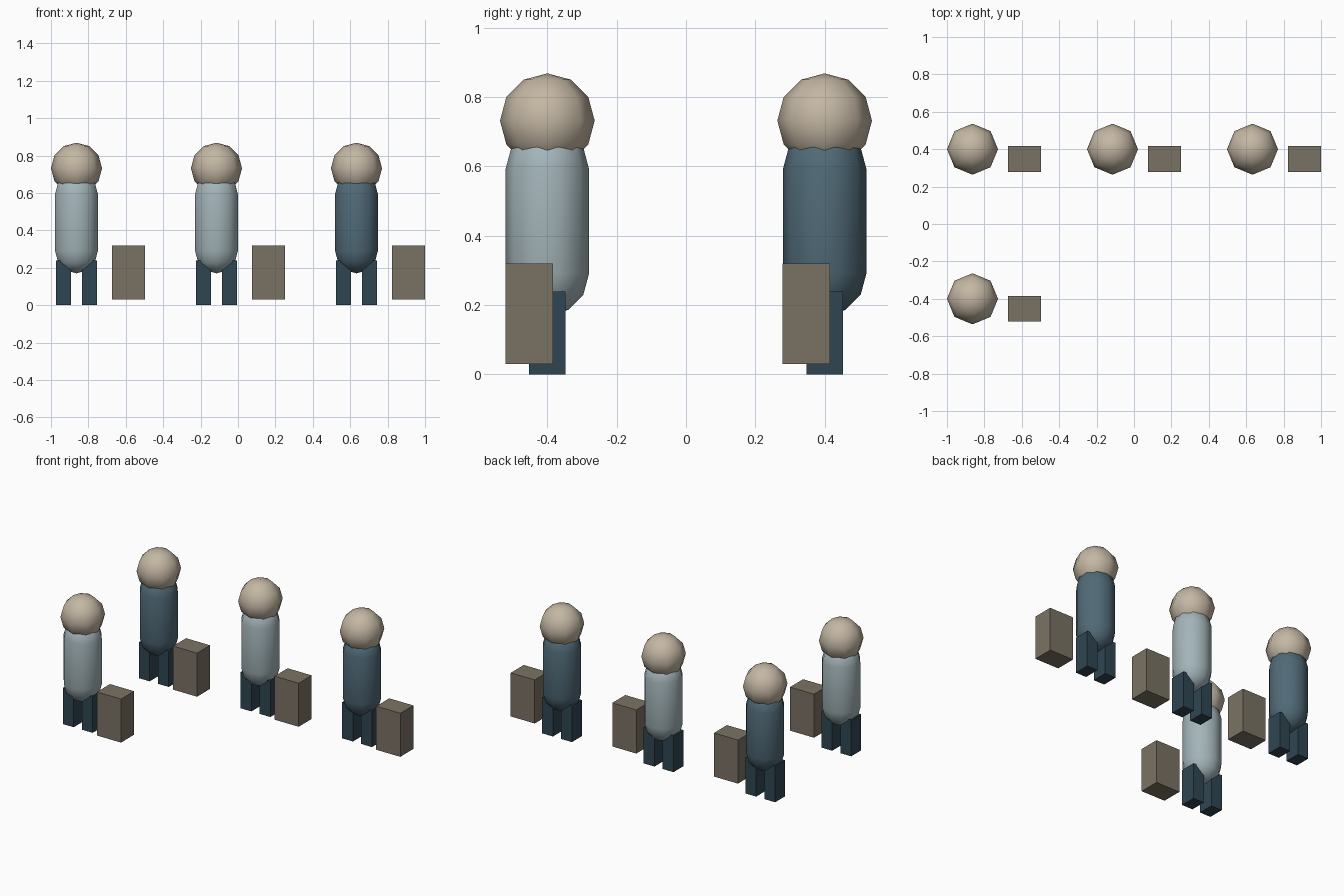
import bpy, bmesh, math

if "Cube" in bpy.data.objects:
    bpy.data.objects.remove(bpy.data.objects["Cube"])


def linear(c):
    c /= 255
    return c / 12.92 if c <= 0.04045 else ((c + 0.055) / 1.055) ** 2.4


def material(name, r, g, b):
    m = bpy.data.materials.new(name)
    m.diffuse_color = (linear(r), linear(g), linear(b), 1)
    m.use_nodes = True
    m.node_tree.nodes["Principled BSDF"].inputs["Base Color"].default_value = m.diffuse_color
    return m


skin = material("warm beige", 196, 183, 163)
pale = material("pale blue grey", 163, 180, 185)
slate = material("slate blue", 80, 106, 119)
navy = material("dark navy", 47, 70, 82)
tan = material("suitcase brown", 122, 114, 100)


def finish(bm, name, mat, loc, smooth):
    bmesh.ops.recalc_face_normals(bm, faces=bm.faces)
    me = bpy.data.meshes.new(name)
    for f in bm.faces:
        f.smooth = smooth
    bm.to_mesh(me)
    bm.free()
    me.materials.append(mat)
    ob = bpy.data.objects.new(name, me)
    ob.location = loc
    bpy.context.collection.objects.link(ob)


def box(name, mat, loc, size):
    bm = bmesh.new()
    bmesh.ops.create_cube(bm, size=1)
    bmesh.ops.scale(bm, vec=size, verts=bm.verts)
    finish(bm, name, mat, loc, False)


def lathe(name, mat, loc, rings, bottom, top, sides):
    """Round solid from (radius, height) rings closed by two poles."""
    bm = bmesh.new()
    loops = []
    for r, z in rings:
        angles = [math.pi / 2 + 2 * math.pi * i / sides for i in range(sides)]
        loops.append([bm.verts.new((r * math.cos(a), r * math.sin(a), z)) for a in angles])
    low, high = bm.verts.new((0, 0, bottom)), bm.verts.new((0, 0, top))
    for i in range(sides):
        j = (i + 1) % sides
        for a, b in zip(loops, loops[1:]):
            bm.faces.new((a[i], a[j], b[j], b[i]))
        bm.faces.new((low, loops[0][j], loops[0][i]))
        bm.faces.new((high, loops[-1][i], loops[-1][j]))
    finish(bm, name, mat, loc, True)


def arc(r, degrees, z=0):
    return [(r * math.cos(math.radians(d)), z + r * math.sin(math.radians(d))) for d in degrees]


def traveller(x, y, coat):
    # Head
    R = 0.1365
    lathe("head", skin, (x, y, 0.732), arc(R, (-60, -30, 0, 30, 60)), -R, R, 8)
    # Capsule body
    r, half = 0.12, 0.152
    rings = arc(r, (-60, -30, 0), -half) + arc(r, (0, 30, 60), half)
    lathe("body", coat, (x, y, 0.442), rings, -half - r, half + r, 10)
    # Legs
    for side in (-1, 1):
        box("leg", navy, (x + side * 0.07, y, 0.12), (0.08, 0.105, 0.24))
    # Suitcase
    box("suitcase", tan, (x + 0.278, y - 0.0525, 0.175), (0.177, 0.137, 0.29))


for x, y, coat in ((-0.8635, -0.4, pale), (-0.8635, 0.4, slate),
                   (-0.115, 0.4, pale), (0.6335, 0.4, slate)):
    traveller(x, y, coat)
